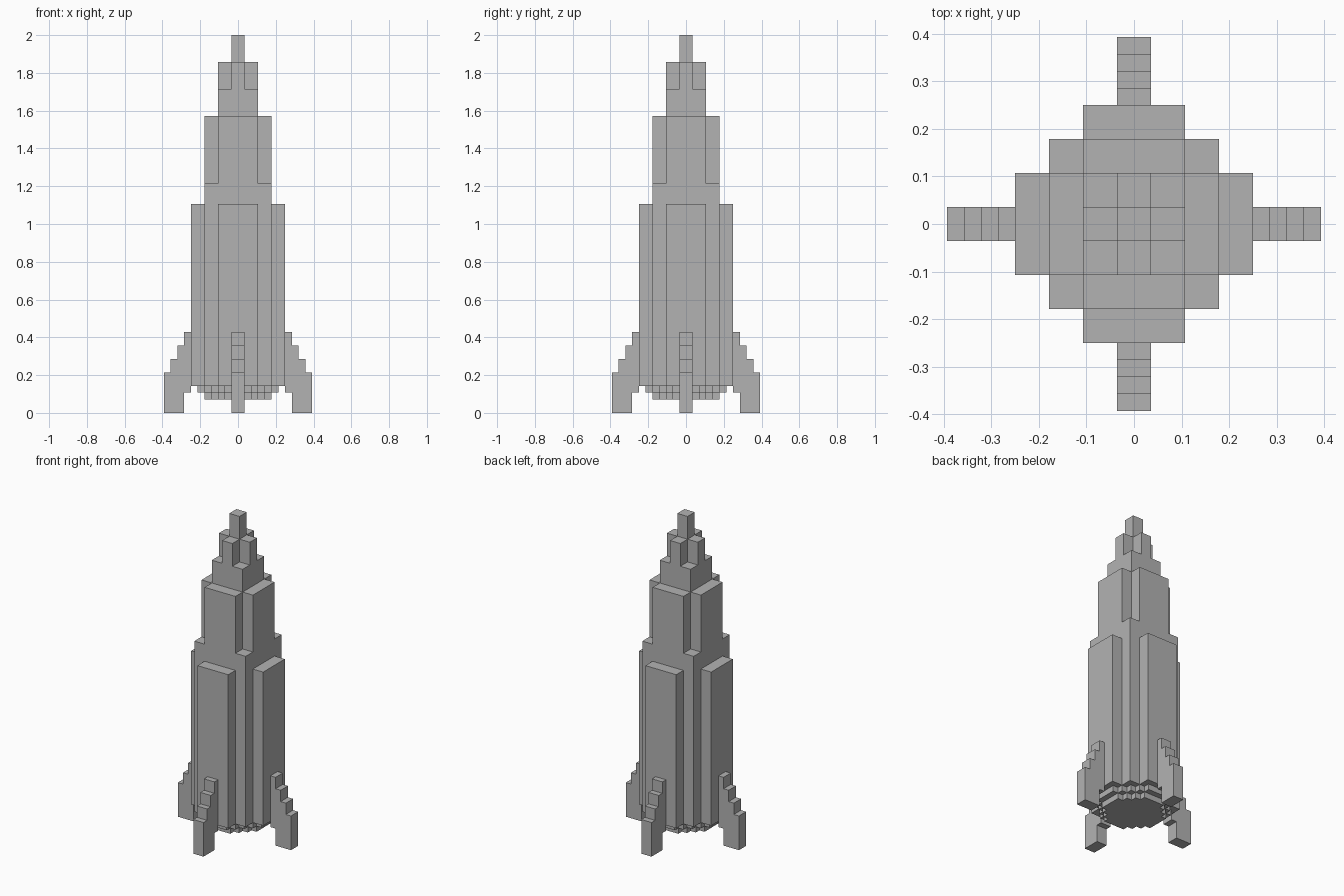
import bpy
import bmesh
from math import pi
from mathutils import Matrix, Vector

UNIT = 1 / 28  # edge of one block; the rocket is 56 blocks tall

cube = bpy.data.objects.get("Cube")
if cube:
    bpy.data.objects.remove(cube, do_unlink=True)

GREY = (0.45, 0.45, 0.45, 1)
grey = bpy.data.materials.new("plain_grey")
grey.use_nodes = True
grey.diffuse_color = GREY
grey.node_tree.nodes["Principled BSDF"].inputs["Base Color"].default_value = GREY


def extrude_outline(name, points, offset, turn=0):
    """Flat outline swept along offset, then turned about the vertical axis."""
    bm = bmesh.new()
    face = bm.faces.new([bm.verts.new(p) for p in points])
    swept = bmesh.ops.extrude_face_region(bm, geom=[face], use_keep_orig=True)
    moved = [v for v in swept["geom"] if isinstance(v, bmesh.types.BMVert)]
    bmesh.ops.translate(bm, verts=moved, vec=offset)
    bmesh.ops.recalc_face_normals(bm, faces=bm.faces)
    bm.transform(Matrix.Rotation(turn, 4, "Z") @ Matrix.Scale(UNIT, 4))
    mesh = bpy.data.meshes.new(name)
    bm.to_mesh(mesh)
    bm.free()
    mesh.materials.append(grey)
    obj = bpy.data.objects.new(name, mesh)
    bpy.context.collection.objects.link(obj)
    return obj


def tier(name, bottom, top, corners):
    """Stepped plan with four-fold symmetry, given its outer corners in one quadrant."""
    quadrant = [corners[0]]
    for (x0, y0), (x1, y1) in zip(corners, corners[1:]):
        quadrant += [(x1, y0), (x1, y1)]
    outline = []
    for _ in range(4):
        outline += [Vector((x, y, bottom)) for x, y in quadrant]
        quadrant = [(-y, x) for x, y in quadrant]
    extrude_outline(name, outline, (0, 0, top - bottom))


def octagon(radius, flat):
    """Corners of a blocky octagon whose diagonals step one block at a time."""
    return [(radius - i, flat + i) for i in range(radius - flat + 1)]


# Engine plates under the hull
tier("engine_lower_plate", 2, 3, octagon(5, 2))
tier("engine_upper_plate", 3, 4, octagon(6, 2))

# Hull and nose, from the bottom up
tier("lower_hull", 4, 31, [(7, 3), (5, 5), (3, 7)])
tier("hull_shoulder", 31, 34, [(5, 5)])
tier("upper_hull", 34, 44, [(5, 3), (3, 5)])
tier("nose_base", 44, 48, [(3, 3)])
tier("nose_cross", 48, 52, [(3, 1), (1, 3)])
tier("nose_tip", 52, 56, [(1, 1)])

# Four stepped landing fins
profile = [(8, 0), (11, 0), (11, 6), (10, 6), (10, 8), (9, 8), (9, 10),
           (8, 10), (8, 12), (7, 12), (7, 3), (8, 3)]
for i, side in enumerate(("left", "back", "right", "front")):
    extrude_outline(side + "_fin", [(r, -1, z) for r, z in profile],
                    (0, 2, 0), i * pi / 2)
